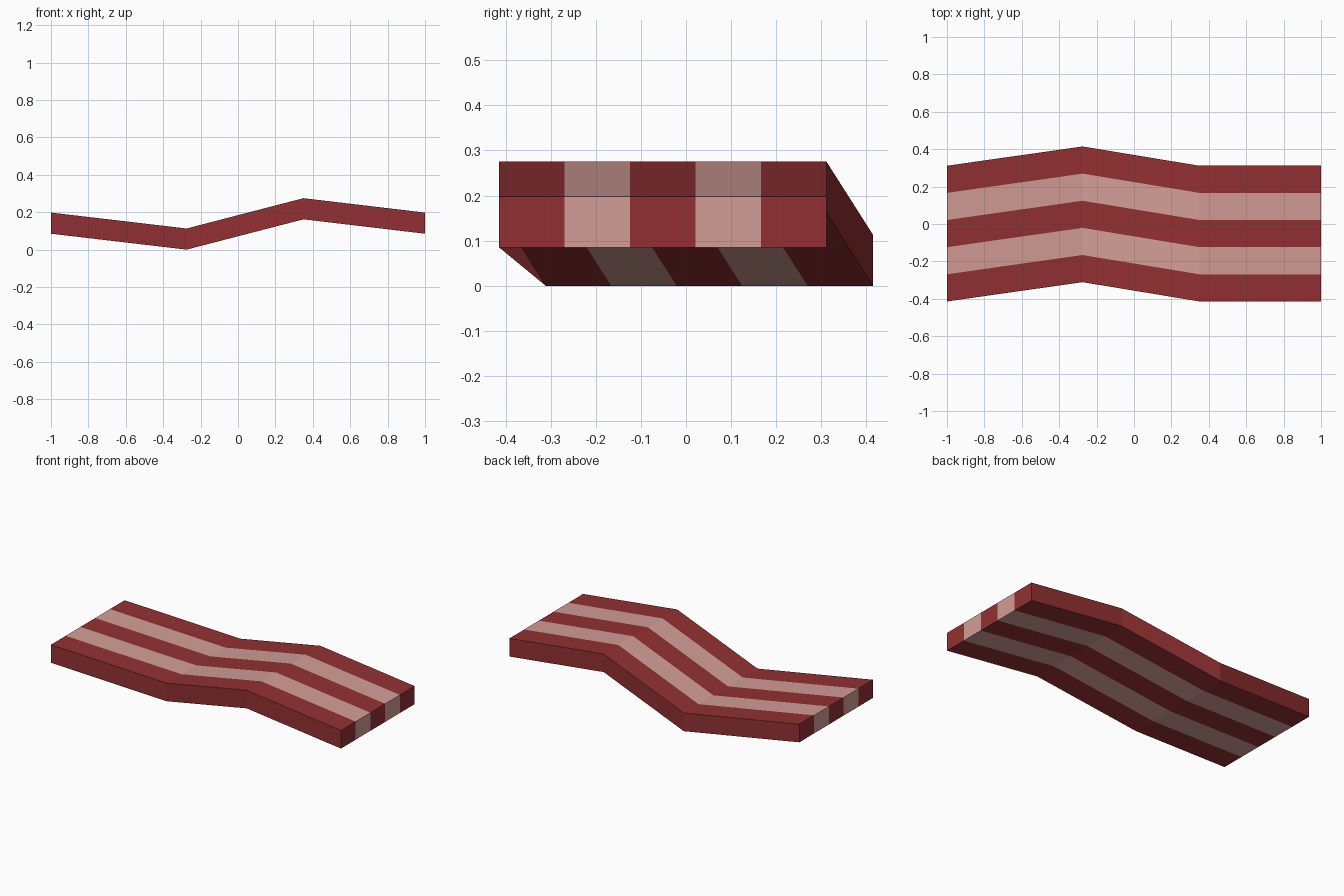
import bpy
import bmesh

if "Cube" in bpy.data.objects:
    bpy.data.objects.remove(bpy.data.objects["Cube"])

# Wavy path: x, sideways shift, underside height
PATH = [(-1.0, 0.0, 0.085), (-0.275, 0.103, 0.0), (0.35, 0.0, 0.162), (1.0, 0.0, 0.085)]
THICK = 0.113
Y0, BAND, BANDS = -0.414, 0.1451, 5


def material(name, color):
    mat = bpy.data.materials.new(name)
    mat.diffuse_color = (*color, 1)
    mat.use_nodes = True
    mat.node_tree.nodes["Principled BSDF"].inputs["Base Color"].default_value = mat.diffuse_color
    return mat


bm = bmesh.new()

# Grid of points, top and bottom, along the path
grid = [[[bm.verts.new((x, Y0 + shift + j * BAND, z + h)) for h in (0, THICK)]
         for j in range(BANDS + 1)] for x, shift, z in PATH]


def face(verts, band):
    bm.faces.new(verts).material_index = band % 2


# Top and bottom stripes, alternating lean and fat
for a, b in zip(grid, grid[1:]):
    for j in range(BANDS):
        for h in (0, 1):
            face((a[j][h], b[j][h], b[j + 1][h], a[j + 1][h]), j)
    # Long side walls
    for j in (0, BANDS):
        face((a[j][0], b[j][0], b[j][1], a[j][1]), 0)

# End walls
for row in (grid[0], grid[-1]):
    for j in range(BANDS):
        face((row[j][0], row[j + 1][0], row[j + 1][1], row[j][1]), j)

bmesh.ops.recalc_face_normals(bm, faces=bm.faces)
mesh = bpy.data.meshes.new("striped_strip")
bm.to_mesh(mesh)
bm.free()
mesh.materials.append(material("lean_red", (0.29, 0.03, 0.032)))
mesh.materials.append(material("fat_pink", (0.65, 0.34, 0.31)))
bpy.context.collection.objects.link(bpy.data.objects.new("striped_strip", mesh))
